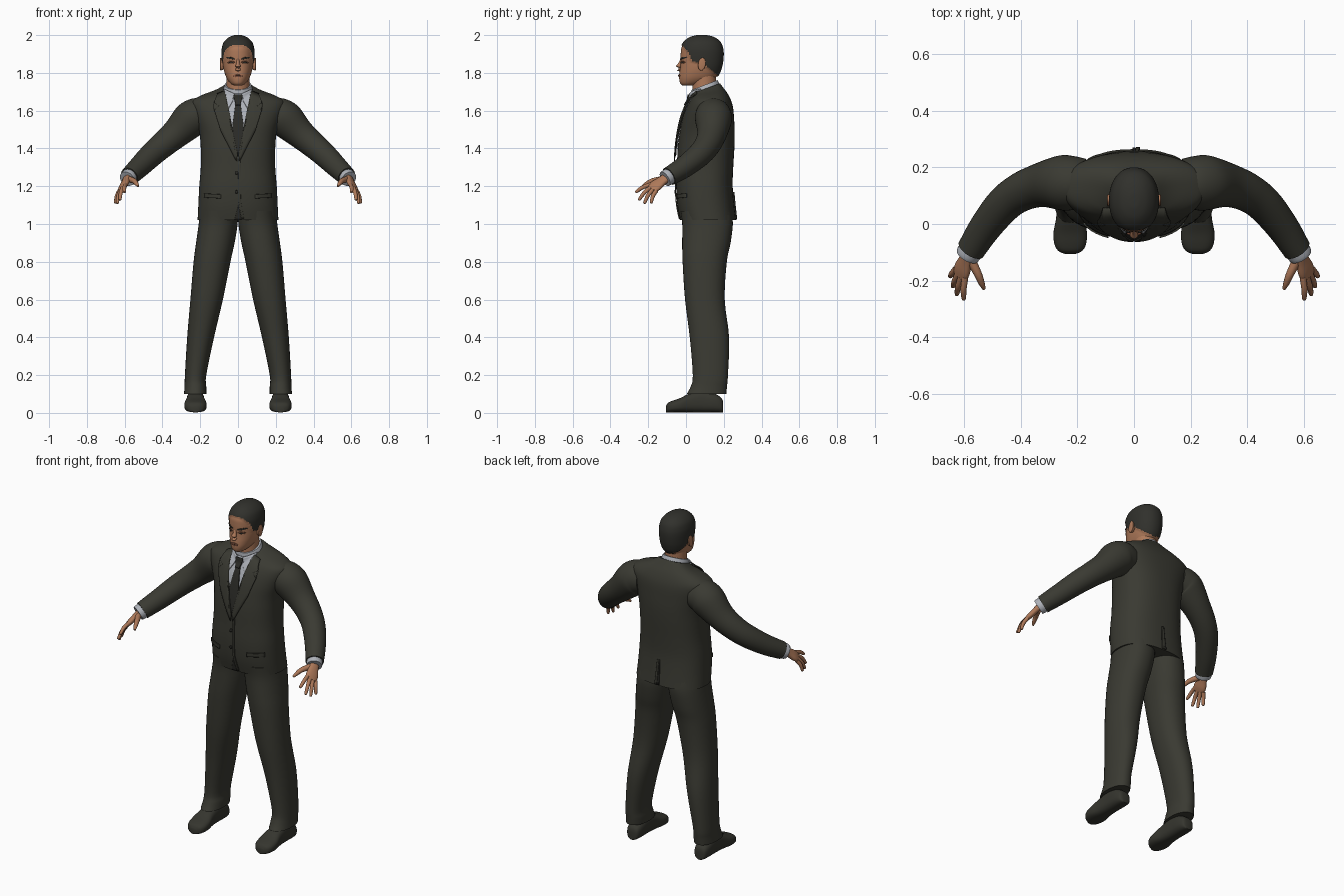
import bpy, bmesh, math
from mathutils import Vector
from mathutils.bvhtree import BVHTree

cube = bpy.data.objects.get("Cube")
if cube:
    bpy.data.objects.remove(cube, do_unlink=True)


def material(name, r, g, b):
    m = bpy.data.materials.new(name)
    m.use_nodes = True
    m.diffuse_color = (r, g, b, 1)
    m.node_tree.nodes["Principled BSDF"].inputs["Base Color"].default_value = (r, g, b, 1)
    return m


SUIT = material("dark suit cloth", .042, .042, .032)
DARK = material("tie and seam black", .025, .025, .021)
SHOE = material("shoe leather", .036, .036, .028)
SHIRT = material("pale grey shirt", .42, .44, .48)
SKIN = material("skin", .42, .19, .10)
SHADE = material("eye socket brown", .13, .055, .03)
LIPS = material("lips", .26, .10, .06)
HAIR = material("hair", .03, .03, .025)
SIDES = (("left", 1), ("right", -1))


def finish(name, bm, mat):
    bmesh.ops.recalc_face_normals(bm, faces=bm.faces[:])
    me = bpy.data.meshes.new(name)
    bm.to_mesh(me)
    bm.free()
    me.materials.append(mat)
    me.shade_smooth()
    me.set_sharp_from_angle(angle=math.radians(45))
    ob = bpy.data.objects.new(name, me)
    bpy.context.collection.objects.link(ob)
    return ob


def spline(a, b, c, d, t):
    return b + (c - a) * (t / 2) + (a * 2 - b * 5 + c * 4 - d) * (t * t / 2) \
        + (b * 3 - a - c * 3 + d) * (t ** 3 / 2)


def loft(name, rings, mat, seg=32, steps=4, power=2.0):
    """Skin a closed surface over rings of (centre, half axis, half axis)."""
    last = len(rings) - 1
    dense = []
    for i in range(last):
        near = [rings[max(i - 1, 0)], rings[i], rings[i + 1], rings[min(i + 2, last)]]
        for k in range(steps):
            dense.append([spline(*[q[j] for q in near], k / steps) for j in range(3)])
    dense.append(rings[-1])
    bm = bmesh.new()
    loops = []
    for c, u, v in dense:
        row = []
        for k in range(seg):
            a = math.tau * k / seg
            p, q = math.cos(a), math.sin(a)
            p = math.copysign(abs(p) ** (2 / power), p)
            q = math.copysign(abs(q) ** (2 / power), q)
            row.append(bm.verts.new(c + u * p + v * q))
        loops.append(row)
    for a, b in zip(loops, loops[1:]):
        for k in range(seg):
            n = (k + 1) % seg
            bm.faces.new((a[k], a[n], b[n], b[k]))
    bm.faces.new(loops[0])
    bm.faces.new(loops[-1])
    return finish(name, bm, mat)


def level(z, x0, x1, y0, y1, tilt=0):
    """Horizontal ring from its extents; tilt lifts the back."""
    return (Vector(((x0 + x1) / 2, (y0 + y1) / 2, z)),
            Vector(((x1 - x0) / 2, 0, 0)), Vector((0, (y1 - y0) / 2, tilt)))


def tube(name, path, s, mat, **kw):
    """Round limb along (x, y, z, radius) points, mirrored by s."""
    pts = [Vector((s * p[0], p[1], p[2])) for p in path]
    rings = []
    for i, p in enumerate(pts):
        t = pts[min(i + 1, len(pts) - 1)] - pts[max(i - 1, 0)]
        u = t.cross(Vector((0, 0, 1))).normalized()
        rings.append((p, u * path[i][3], u.cross(t).normalized() * path[i][3]))
    return loft(name, rings, mat, **kw)


def tree_of(*obs):
    verts, faces = [], []
    for o in obs:
        base = len(verts)
        verts += [v.co.copy() for v in o.data.vertices]
        faces += [[base + i for i in p.vertices] for p in o.data.polygons]
    return BVHTree.FromPolygons(verts, faces)


def plate(name, pts, mat, tree, lift=.006, s=1, side=-1, cuts=7, thick=.006):
    """Thin patch drawn in x and z, draped on a surface."""
    bm = bmesh.new()
    bm.faces.new([bm.verts.new((s * x, 0, z)) for x, z in pts])
    bmesh.ops.triangulate(bm, faces=bm.faces[:], ngon_method='EAR_CLIP')
    bmesh.ops.subdivide_edges(bm, edges=bm.edges[:], cuts=cuts, use_grid_fill=True)
    for v in bm.verts:
        hit = tree.ray_cast(Vector((v.co.x, side * 2, v.co.z)), Vector((0, -side, 0)))[0]
        v.co.y = hit.y + side * lift if hit else .07
    ob = finish(name, bm, mat)
    mod = ob.modifiers.new("thickness", 'SOLIDIFY')
    mod.thickness, mod.offset = thick, 0


def oval(x, z, w, h, slant=0, count=12):
    angles = [math.tau * k / count for k in range(count)]
    return [(x + w * math.cos(a), z + h * math.sin(a) + slant * w * math.cos(a)) for a in angles]


def both(half):
    """Complete a half outline with its mirror image."""
    return half + [(-x, z) for x, z in reversed(half)]


# Jacket body
body = [(1.02, .214, -.03, .264), (1.1, .21, -.046, .255), (1.2, .205, -.052, .247),
        (1.3, .197, -.048, .25), (1.4, .197, -.044, .256), (1.48, .204, -.034, .258),
        (1.55, .225, -.02, .255), (1.61, .246, 0, .25), (1.65, .246, .02, .24)]
rings = [level(z, -w, w, f, b) for z, w, f, b in body]
rings += [level(z, -w, w, f, b, t) for z, w, f, b, t in
          ((1.68, .195, .034, .222, .008), (1.703, .125, .042, .198, .018), (1.72, .084, .045, .18, .025))]
jacket = loft("jacket_body", rings, SUIT, seg=64, power=2.4)

# Neck and shirt collar
loft("neck", [level(z, -w, w, f, b) for z, w, f, b in
              ((1.66, .066, .035, .17), (1.72, .061, .034, .16), (1.8, .06, .03, .16))], SKIN)
collar = loft("shirt_collar", [level(1.68, -.084, .084, .025, .18, .025),
                               level(1.71, -.079, .079, .028, .178, .026),
                               level(1.736, -.07, .07, .03, .167, .026)], SHIRT, seg=48)
front = tree_of(jacket, collar)
plate("shirt_front", both([(.068, 1.69), (.055, 1.6), (.004, 1.4)]), SHIRT, front, .004)

# Tie
plate("tie_blade", both([(.012, 1.65), (.03, 1.52), (.026, 1.46), (.006, 1.36)]), DARK, front, .009)
plate("tie_knot", both([(.021, 1.685), (.023, 1.672), (.012, 1.63)]), DARK, front, .016, thick=.009)

# Lapels, collar points and pocket flaps
for tag, s in SIDES:
    plate(tag + "_collar_point", [(.075, 1.715), (.018, 1.69), (.028, 1.65), (.054, 1.605), (.075, 1.66)],
          SHIRT, front, .011, s)
    plate(tag + "_lapel", [(.07, 1.705), (.11, 1.69), (.128, 1.64), (.1, 1.625), (.125, 1.6),
                           (.09, 1.49), (.008, 1.33), (.002, 1.37), (.03, 1.5), (.058, 1.61)],
          SUIT, front, .014, s)
    plate(tag + "_pocket_flap", [(.09, 1.135), (.09, 1.157), (.178, 1.162), (.178, 1.14)],
          SUIT, front, .005, s)
plate("front_edge", [(0, 1.34), (.012, 1.34), (.015, 1.12), (.032, 1.03), (.02, 1.03), (.003, 1.12)],
      SUIT, front, .004)
plate("front_opening", [(.002, 1.1), (.018, 1.023), (-.018, 1.023)], DARK, front, .002, thick=.004)
for k, z in enumerate((1.27, 1.17)):
    plate("jacket_button_%d" % (k + 1), oval(-.008, z, .009, .009), DARK, front, .006, cuts=1)
plate("back_vent", [(-.006, 1.025), (.006, 1.025), (.002, 1.17), (-.002, 1.17)], DARK, front, .003, side=1)
plate("back_vent_flap", [(.007, 1.025), (.022, 1.025), (.014, 1.17), (.003, 1.17)], SUIT, front, .005, side=1)

# Arms, hands, legs and shoes
sleeve = [(.17, .145, 1.575, .085), (.215, .145, 1.573, .095), (.255, .145, 1.55, .097),
          (.33, .137, 1.477, .078), (.4, .112, 1.417, .069), (.46, .068, 1.364, .064),
          (.525, -.012, 1.3, .057), (.575, -.09, 1.252, .05)]
cuff = [(.565, -.075, 1.26, .042), (.582, -.102, 1.245, .044), (.588, -.112, 1.239, .042)]
knuckles = [(.596, -.188, 1.208), (.609, -.186, 1.194), (.62, -.175, 1.183), (.628, -.158, 1.176)]
tips = [(.601, -.268, 1.168), (.626, -.251, 1.126), (.64, -.222, 1.108), (.65, -.186, 1.11)]
thumb = [(.574, -.13, 1.236, .017), (.55, -.178, 1.228, .014), (.538, -.208, 1.214, .011), (.529, -.229, 1.2, .006)]
leg = [(1.07, 0, .2, -.03, .24), (1, .002, .208, -.02, .248), (.9, .018, .222, -.02, .236),
       (.8, .04, .235, -.018, .216), (.6, .08, .252, -.005, .205), (.4, .127, .269, .02, .228),
       (.2, .168, .281, .036, .222), (.14, .168, .283, .025, .217), (.1, .168, .286, .004, .213)]
shoe = [(.197, .02, .05), (.188, .036, .075), (.15, .045, .1), (.08, .046, .115), (.02, .05, .1),
        (-.03, .059, .076), (-.07, .056, .062), (-.095, .042, .05), (-.106, .018, .032)]
for tag, s in SIDES:
    tube(tag + "_sleeve", sleeve, s, SUIT, seg=40, steps=5)
    tube(tag + "_shirt_cuff", cuff, s, SHIRT)
    rings = []
    for c, wide, thick in (((.582, -.1, 1.247), .026, .02), ((.594, -.13, 1.226), .029, .017),
                           ((.606, -.16, 1.203), .036, .016), ((.614, -.184, 1.187), .033, .011)):
        across = Vector((.02 * s, .02, -.017)).normalized()
        ahead = Vector((.025 * s, -.07, -.06))
        rings.append((Vector((c[0] * s, c[1], c[2])), across * wide,
                      across.cross(ahead).normalized() * thick))
    loft(tag + "_palm", rings, SKIN, seg=20, power=2.4)
    for k, (a, b) in enumerate(zip(knuckles, tips)):
        a, b = Vector(a), Vector(b)
        mid = (a + b) / 2 + Vector((.003, -.003, .005))
        end = b + (a - b) * .07
        path = [(*a, .0115), (*mid, .0105), (*end, .008), (*b, .003)]
        tube("%s_finger_%d" % (tag, k + 1), path, s, SKIN, seg=12)
    tube(tag + "_thumb", thumb, s, SKIN, seg=12)
    loft(tag + "_trouser_leg", [level(z, s * a, s * b, f, r) for z, a, b, f, r in leg], SUIT, seg=40, power=2.2)
    loft(tag + "_shoe", [(Vector((s * .225, y, h / 2 + .003)), Vector((w, 0, 0)), Vector((0, 0, h / 2)))
                         for y, w, h in shoe], SHOE, power=2.7)

# Head, with the hair raised above a hairline
skull = [(1.733, .022, -.018, .04), (1.745, .04, -.031, .09), (1.77, .059, -.036, .15),
         (1.8, .071, -.034, .175), (1.83, .078, -.03, .186), (1.86, .081, -.028, .192),
         (1.9, .083, -.028, .195), (1.93, .081, -.025, .192), (1.96, .071, -.01, .18),
         (1.983, .048, .018, .152), (1.994, .022, .052, .115), (1.996, .004, .078, .09)]
head = loft("head", [level(z, -w, w, f, b) for z, w, f, b in skull], SKIN, seg=72, steps=6, power=2.15)
head.data.materials.append(HAIR)
hairline = [(-.1, 1.948), (-.015, 1.945), (.012, 1.915), (.035, 1.86), (.09, 1.852), (.18, 1.775), (.3, 1.77)]


def is_hair(p):
    for (y0, z0), (y1, z1) in zip(hairline, hairline[1:]):
        if y0 <= p.y < y1:
            return p.z > z0 + (z1 - z0) * (p.y - y0) / (y1 - y0)


raised = set()
for f in head.data.polygons:
    if is_hair(f.center):
        f.material_index = 1
        raised.update(f.vertices)
shift = {i: head.data.vertices[i].normal * .005 for i in raised}
for i, d in shift.items():
    head.data.vertices[i].co += d

# Face
face = tree_of(head)
tube("nose", [(0, -.022, 1.872, .007), (0, -.031, 1.85, .009), (0, -.039, 1.832, .0135),
              (0, -.036, 1.819, .0135), (0, -.028, 1.813, .006)], 1, SKIN, seg=16)
plate("lips", oval(0, 1.785, .024, .007), LIPS, face, .002, cuts=2)
plate("mouth_line", oval(0, 1.786, .024, .0015), SHADE, face, .005, cuts=2, thick=.002)
for tag, s in SIDES:
    plate(tag + "_eye_socket", oval(.036, 1.856, .019, .007), SHADE, face, .001, s, cuts=2, thick=.003)
    plate(tag + "_eye", oval(.036, 1.855, .011, .003), DARK, face, .003, s, cuts=2, thick=.003)
    plate(tag + "_eyebrow", oval(.038, 1.878, .024, .0045, .2), HAIR, face, .002, s, cuts=2, thick=.005)
    loft(tag + "_ear", [(Vector((s * x, .084, 1.846)), Vector((0, w, .3 * w)), Vector((0, 0, h)))
                        for x, w, h in ((.07, .014, .026), (.084, .018, .031), (.093, .02, .033), (.096, .012, .024))],
         SKIN, seg=20)
